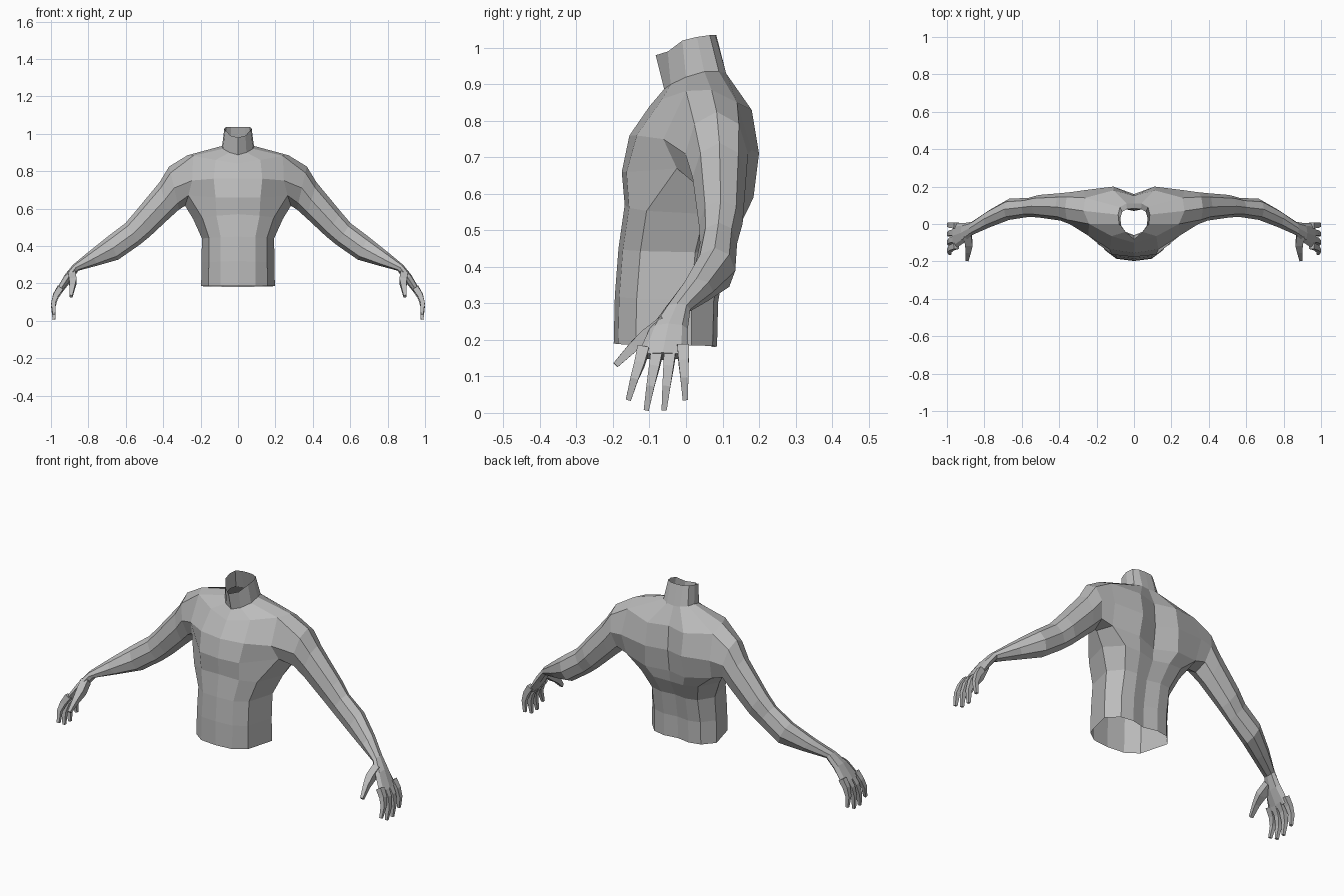
import bpy, bmesh
from math import cos, sin, radians
from mathutils import Vector

if "Cube" in bpy.data.objects:
    bpy.data.objects.remove(bpy.data.objects["Cube"])

skin = bpy.data.materials.new("plain grey")
skin.diffuse_color = (0.5, 0.5, 0.5, 1)
skin.use_nodes = True
skin.node_tree.nodes["Principled BSDF"].inputs["Base Color"].default_value = skin.diffuse_color


def finish(name, bm):
    """Turn a half mesh into a mirrored, flat shaded object."""
    mesh = bpy.data.meshes.new(name)
    bm.to_mesh(mesh)
    bm.free()
    mesh.materials.append(skin)
    ob = bpy.data.objects.new(name, mesh)
    bpy.context.collection.objects.link(ob)
    mirror = ob.modifiers.new("mirror", 'MIRROR')
    mirror.use_clip = True
    mirror.merge_threshold = 0.0005
    return ob


def loft(bm, a, b):
    """Join two closed loops of equal length."""
    n = len(a)
    for i in range(n):
        k = (i + 1) % n
        bm.faces.new((a[i], a[k], b[k], b[i]))


# Torso: half rings from front centre, round the side, to back centre
X_SHARE = (0, 0.48, 0.8, 1, 0.72, 0.38, 0)


def waist_ring(zf, zb, yf, ys, yb, w):
    ys_all = (yf, yf + 0.012, yf + 0.06, ys, yb - 0.012, yb, yb - 0.015)
    return [(w * X_SHARE[j], ys_all[j], zf + (zb - zf) * j / 6) for j in range(7)]


rings = [
    waist_ring(0.19, 0.18, -0.198, 0.015, 0.085, 0.197),
    waist_ring(0.32, 0.30, -0.195, 0.015, 0.088, 0.195),
    waist_ring(0.45, 0.43, -0.185, 0.025, 0.11, 0.193),
    waist_ring(0.57, 0.52, -0.168, 0.05, 0.155, 0.24),
]
# Chest, shoulders and open neck
rings += [
    [(0, -.176, .66), (.12, -.163, .66), (.265, -.025, .67), (.283, .06, .615),
     (.26, .15, .61), (.12, .185, .59), (0, .145, .58)],
    [(0, -.155, .76), (.13, -.135, .76), (.245, -.062, .75), (.3, .07, .75),
     (.27, .18, .72), (.11, .2, .71), (0, .16, .70)],
    [(0, -.1, .84), (.12, -.065, .86), (.24, .0, .882), (.27, .07, .885),
     (.26, .14, .85), (.11, .18, .83), (0, .15, .83)],
    [(0, -.06, .887), (.045, -.042, .9), (.08, .0, .92), (.085, .05, .935),
     (.075, .09, .935), (.04, .11, .93), (0, .11, .925)],
    [(0, -.083, .98), (.04, -.05, .99), (.068, -.01, 1.02), (.073, .03, 1.03),
     (.063, .065, 1.035), (.038, .08, 1.035), (0, .083, 1.035)],
]
bm = bmesh.new()
grid = [[bm.verts.new(p) for p in ring] for ring in rings]
for r in range(len(grid) - 1):
    for j in range(6):
        if r in (4, 5) and j in (2, 3):     # arm hole
            continue
        a, b = grid[r], grid[r + 1]
        bm.faces.new((a[j], a[j + 1], b[j + 1], b[j]))

# Arms: eight sided rings grown out of the arm hole
lo, mid, hi = grid[4], grid[5], grid[6]
loop = [lo[2], lo[3], lo[4], mid[4], hi[4], hi[3], hi[2], mid[2]]
bm.verts.remove(mid[3])
ARM = [  # bottom x, z, top x, z, front y, back y
    (.315, .595, .368, .825, -.002, .17),
    (.365, .55, .42, .74, .018, .165),
    (.47, .452, .55, .583, .035, .155),
    (.525, .407, .602, .522, .038, .14),
    (.64, .327, .695, .452, .022, .135),
    (.745, .297, .80, .368, -.018, .075),
    (.853, .268, .882, .3, -.06, .012),
    (.89, .215, .927, .245, -.1, .005),
    (.945, .145, .972, .165, -.135, .007),
]
for bx, bz, tx, tz, yf, yb in ARM:
    ring = []
    for i in range(8):
        t = radians(225 + 45 * i)
        up, side = 0.5 + 0.5 * sin(t), 0.5 + 0.5 * cos(t)
        ring.append(bm.verts.new((bx + (tx - bx) * up, yf + (yb - yf) * side,
                                  bz + (tz - bz) * up)))
    loft(bm, loop, ring)
    loop = ring
bm.faces.new(loop)
finish("torso_and_arms", bm)


# Fingers: tapered four sided tubes along a bent path
def finger(name, path, radii, across):
    bm = bmesh.new()
    pts = [Vector(p) for p in path]
    across = Vector(across)
    last = None
    for i, p in enumerate(pts):
        d = (pts[min(i + 1, len(pts) - 1)] - pts[max(i - 1, 0)]).normalized()
        u = (across - d * across.dot(d)).normalized()
        v = d.cross(u)
        ring = [bm.verts.new(p + radii[i] * (u * s + v * q))
                for s, q in ((-1, -1), (1, -1), (1, 1), (-1, 1))]
        if last:
            loft(bm, last, ring)
        else:
            bm.faces.new(ring[::-1])
        last = ring
    bm.faces.new(last)
    finish(name, bm)


FINGERS = {  # knuckle y, z, tip y, z
    "index_finger": (-.117, .165, -.158, .035),
    "middle_finger": (-.08, .155, -.109, .007),
    "ring_finger": (-.044, .155, -.06, .007),
    "little_finger": (-.008, .17, -.002, .035),
}
for name, (y0, z0, y1, z1) in FINGERS.items():
    zm = z0 * 0.45 + z1 * 0.55
    finger(name,
           [(.95, y0, z0 + .01), (.975, y0 * .75 + y1 * .25, z0 - .03),
            (.988, y0 * .4 + y1 * .6, zm), (.984, y1, z1)],
           (.016, .014, .011, .007), (0, 1, 0))

finger("thumb",
       [(.89, -.055, .25), (.883, -.105, .212), (.886, -.145, .18), (.893, -.193, .131)],
       (.02, .02, .014, .008), (1, 0, 0))
